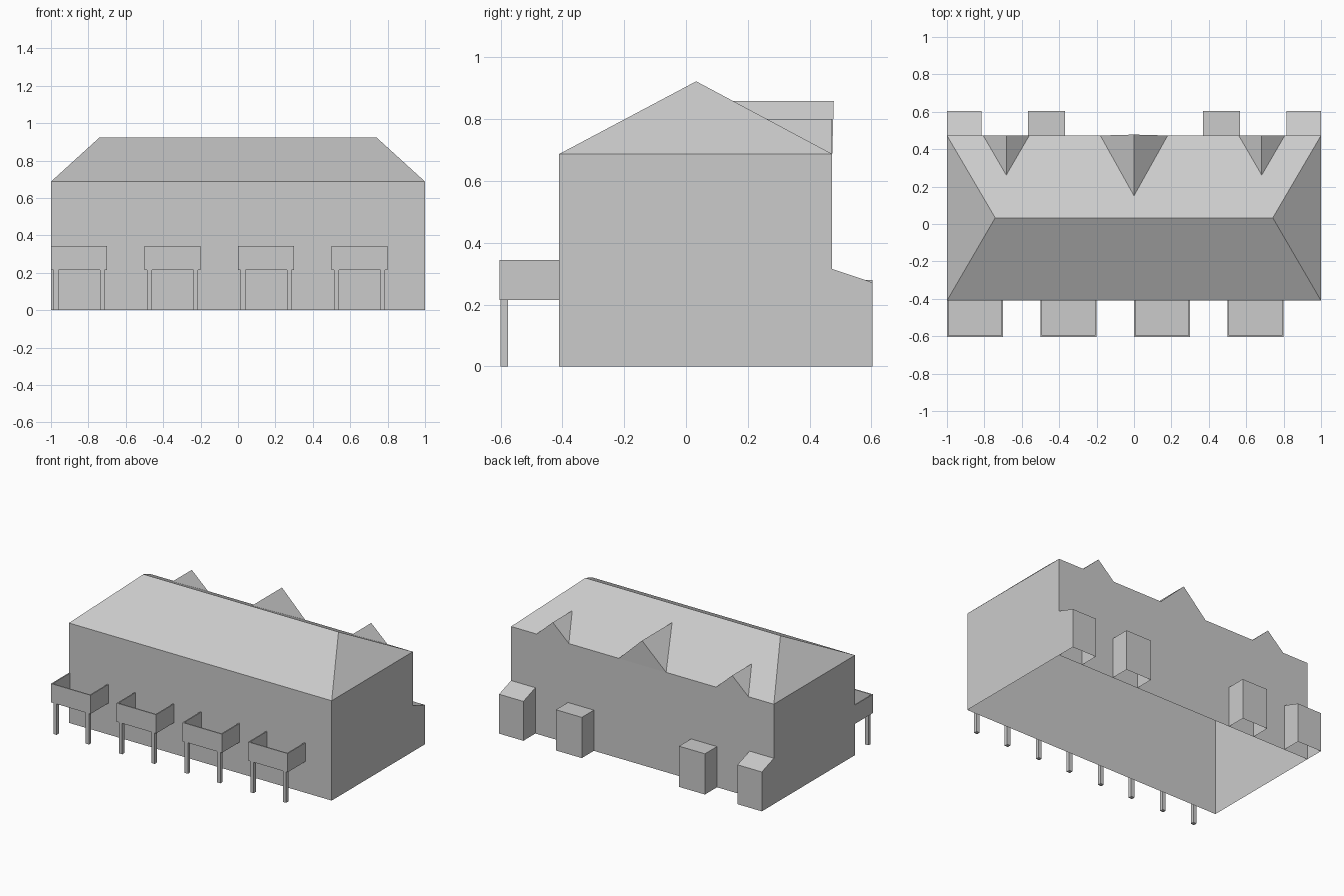
import bpy, bmesh

if "Cube" in bpy.data.objects:
    bpy.data.objects.remove(bpy.data.objects["Cube"])

Y0, Y1 = -0.41, 0.473       # front and back wall
EAVE, RIDGE, RIDGE_Y = 0.687, 0.922, 0.033
END_Y = 0.604


def make(name, verts, faces, flip=False):
    me = bpy.data.meshes.new(name)
    me.from_pydata(verts, [], faces)
    bm = bmesh.new()
    bm.from_mesh(me)
    bmesh.ops.recalc_face_normals(bm, faces=bm.faces)
    bm.to_mesh(me)
    bm.free()
    ob = bpy.data.objects.new(name, me)
    bpy.context.collection.objects.link(ob)
    return ob


def box(name, x0, x1, y0, y1, z0, z1):
    v = [(x, y, z) for z in (z0, z1) for x, y in ((x0, y0), (x1, y0), (x1, y1), (x0, y1))]
    f = [(3, 2, 1, 0), (4, 5, 6, 7)] + [(i, (i + 1) % 4, (i + 1) % 4 + 4, i + 4) for i in range(4)]
    return make(name, v, f)


# House shell: four walls and hipped roof, open underneath
corners = [(-1, Y0), (1, Y0), (1, Y1), (-1, Y1)]
verts = [(x, y, z) for z in (0, EAVE) for x, y in corners]
verts += [(-0.742, RIDGE_Y, RIDGE), (0.742, RIDGE_Y, RIDGE)]
faces = [(i, (i + 1) % 4, (i + 1) % 4 + 4, i + 4) for i in range(4)]
faces += [(4, 5, 9, 8), (5, 6, 9), (6, 7, 8, 9), (7, 4, 8)]
make("house_shell", verts, faces)


# Triangular dormers along the back eave
def dormer(name, x, half, top, lean):
    slope = (RIDGE - EAVE) / (Y1 - RIDGE_Y)
    y_in = RIDGE_Y + (RIDGE - top) / slope
    v = [(x - half, Y1, EAVE), (x + half, Y1, EAVE), (x, Y1 + lean, top), (x, y_in, top)]
    make(name, v, [(1, 0, 2), (0, 3, 2), (1, 2, 3)])


dormer("dormer_centre", 0, 0.18, 0.859, 0.005)
dormer("dormer_left", -0.683, 0.123, 0.80, 0)
dormer("dormer_right", 0.683, 0.123, 0.80, 0)


# Back annexes, open underneath and against the wall
def annex(name, xa, xb, z_wall, z_end):
    v = [(x, y, z) for x in (xa, xb)
         for y, z in ((Y1, 0), (END_Y, 0), (END_Y, z_end), (Y1, z_wall))]
    make(name, v, [(0, 1, 2, 3), (4, 7, 6, 5), (1, 5, 6, 2), (2, 6, 7, 3)])


for side, s in (("left", -1), ("right", 1)):
    annex("outer_annex_" + side, s * 0.815, s * 1.0, 0.315, 0.271)
    annex("inner_annex_" + side, s * 0.37, s * 0.567, 0.28, 0.28)

# Front balconies: floor, thin parapets and two posts each
T, W, ZB, ZT = 0.008, 0.30, 0.215, 0.344
for i in range(4):
    x = -1 + 0.5 * i
    n = f"balcony_{i + 1}_"
    box(n + "floor", x + T, x + W - T, -END_Y + T, Y0, ZB, ZB + T)
    box(n + "front_parapet", x, x + W, -END_Y, -END_Y + T, ZB, ZT)
    box(n + "left_parapet", x, x + T, -END_Y + T, Y0, ZB, ZT)
    box(n + "right_parapet", x + W - T, x + W, -END_Y + T, Y0, ZB, ZT)
    for side, px in (("left", x + 0.014), ("right", x + W - 0.039)):
        box(n + side + "_post", px, px + 0.025, -0.60, -0.576, 0, ZB)
